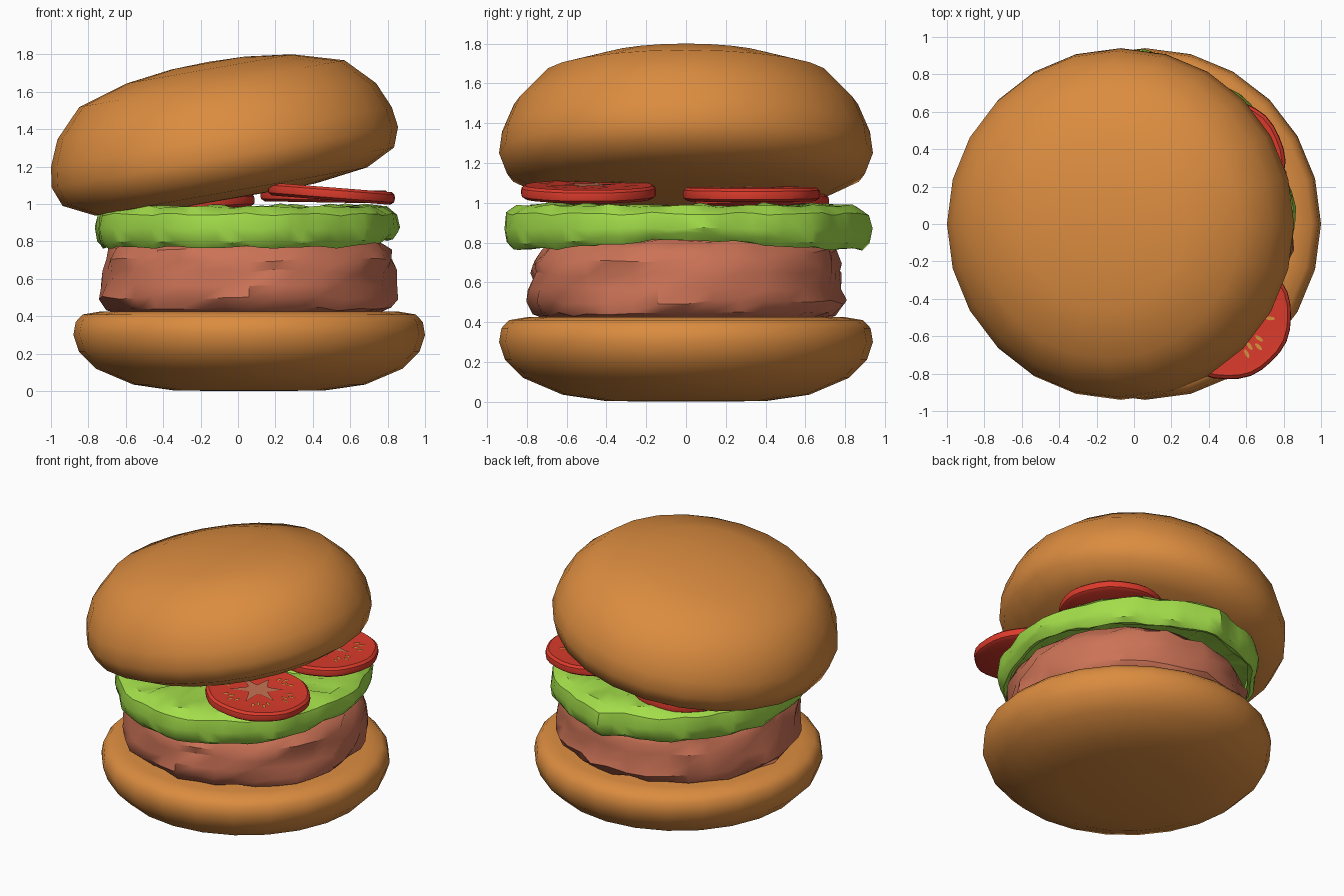
import bpy, bmesh, math, random
from mathutils import Matrix, Vector

if "Cube" in bpy.data.objects:
    bpy.data.objects.remove(bpy.data.objects["Cube"])

random.seed(4)


def material(name, r, g, b):
    lin = [c / 12.92 if c <= 0.04045 else ((c + 0.055) / 1.055) ** 2.4 for c in (r, g, b)]
    m = bpy.data.materials.new(name)
    m.diffuse_color = (*lin, 1)
    m.use_nodes = True
    m.node_tree.nodes["Principled BSDF"].inputs["Base Color"].default_value = m.diffuse_color
    return m


BUN = material("toasted bun", 0.86, 0.55, 0.25)
MEAT = material("cooked meat", 0.80, 0.45, 0.34)
LEAF = material("lettuce green", 0.64, 0.87, 0.29)
RED = material("tomato red", 0.86, 0.23, 0.17)
PITH = material("tomato core", 0.77, 0.45, 0.33)
SEED = material("tomato seed", 0.86, 0.58, 0.25)


def finish(name, bm, mat, matrix, angle):
    me = bpy.data.meshes.new(name)
    bmesh.ops.recalc_face_normals(bm, faces=bm.faces)
    bm.to_mesh(me)
    bm.free()
    me.materials.append(mat)
    ob = bpy.data.objects.new(name, me)
    bpy.context.collection.objects.link(ob)
    ob.matrix_world = matrix
    bpy.ops.object.select_all(action='DESELECT')
    ob.select_set(True)
    bpy.context.view_layer.objects.active = ob
    if angle:
        bpy.ops.object.shade_smooth_by_angle(angle=math.radians(angle))
    return ob


def lathe(name, profile, n, mat, matrix=Matrix(), warp=None, angle=50):
    """Spin a closed (r, z) profile whose ends lie on the axis; warp moves each ring point."""
    bm = bmesh.new()
    rings = []
    for i, (r, z) in enumerate(profile):
        if r == 0:
            rings.append([bm.verts.new((0, 0, z))] * n)
            continue
        ring = []
        for k in range(n):
            a = math.tau * k / n
            p = Vector((r * math.cos(a), r * math.sin(a), z))
            ring.append(bm.verts.new(warp(i, a, r, z) if warp else p))
        rings.append(ring)
    for lo, hi in zip(rings, rings[1:]):
        for k in range(n):
            j = (k + 1) % n
            corners = list(dict.fromkeys((lo[k], lo[j], hi[j], hi[k])))
            bm.faces.new(corners)
    return finish(name, bm, mat, matrix, angle)


# Bottom bun
lathe("bottom_bun",
      [(0, 0), (0.4, 0.003), (0.62, 0.035), (0.82, 0.12), (0.91, 0.21), (0.94, 0.3),
       (0.928, 0.37), (0.89, 0.41), (0.8, 0.425), (0, 0.42)],
      24, BUN, Matrix.Translation((0.06, 0, 0)))

# Top bun, tipped to one side
lathe("top_bun",
      [(0, -0.225), (0.45, -0.222), (0.74, -0.185), (0.9, -0.105), (0.94, 0), (0.925, 0.11),
       (0.865, 0.25), (0.72, 0.4), (0.45, 0.48), (0.2, 0.512), (0, 0.518)],
      24, BUN, Matrix.Translation((-0.07, 0, 1.25)) @ Matrix.Rotation(math.radians(-10), 4, 'Y'))


# Patty with a lumpy side
def lumpy(i, a, r, z):
    j = 0.025 if r > 0.7 else 0.008
    r += random.uniform(-j, j)
    z += random.uniform(-0.012, 0.012)
    return r * math.cos(a), r * math.sin(a), z


lathe("patty",
      [(0, 0.41), (0.68, 0.415), (0.755, 0.44), (0.785, 0.5), (0.78, 0.57), (0.775, 0.64),
       (0.765, 0.7), (0.74, 0.76), (0.68, 0.81), (0.4, 0.84), (0, 0.85)],
      36, MEAT, Matrix.Translation((0.06, 0, 0)), lumpy, 35)


# Lettuce leaf: wrinkled top with a skirt hanging over the patty
def ruffle(i, a, r, z):
    edge = min(1, r / 0.9)
    s = r * (1 + 0.012 * edge * math.sin(9 * a + 1) + 0.008 * math.sin(17 * a + i))
    fold = max(0, 1 - abs(abs(math.sin(a / 2 - math.pi / 4)) - 0) / 0.09)
    fold = max(fold, max(0, 1 - abs(math.sin(a / 2 + math.pi / 4)) / 0.09))
    s += 0.04 * fold * edge
    wrinkle = 0.013 * math.sin(13 * a + 2 * i) + 0.008 * math.sin(23 * a)
    lift = 0.045 * max(0, math.cos(a)) ** 6 if z < 0.85 and r > 0.8 else 0
    return s * 0.81 * math.cos(a), s * 0.89 * math.sin(a), z + wrinkle * (0.4 + 0.6 * (r < 0.9)) + lift


lathe("lettuce",
      [(0, 0.96), (0.3, 0.965), (0.55, 0.97), (0.78, 0.985), (0.92, 0.985), (0.985, 0.945),
       (1.0, 0.87), (0.985, 0.8), (0.95, 0.768), (0.92, 0.775), (0.935, 0.86),
       (0.86, 0.885), (0.5, 0.875), (0, 0.87)],
      64, LEAF, Matrix.Translation((0.045, 0, 0)), ruffle, 35)


# Tomato slices with a star core and seeds on the upper face
def tomato(number, loc, r, tilt, turn):
    mat = (Matrix.Translation(loc) @ Matrix.Rotation(math.radians(tilt), 4, 'Y')
           @ Matrix.Rotation(math.radians(turn), 4, 'Z'))
    h = 0.034
    wavy = lambda i, a, q, z: (q * (1 + 0.008 * math.sin(8 * a)) * math.cos(a),
                               q * (1 + 0.008 * math.sin(8 * a)) * math.sin(a), z)
    lathe(f"tomato_slice_{number}",
          [(0, -h), (r * 0.93, -h), (r * 0.99, -h * 0.6), (r, 0), (r * 0.99, h * 0.6),
           (r * 0.94, h), (r * 0.86, h - 0.003), (0, h - 0.003)],
          32, RED, mat, wavy, 40)
    top = h + 0.002

    bm = bmesh.new()                       # star core
    centre = bm.verts.new((0, 0, top))
    star = []
    for k in range(24):
        a = math.tau * k / 24
        q = r * (0.2, 0.27, 0.52, 0.27)[k % 4] * random.uniform(0.9, 1.1)
        star.append(bm.verts.new((q * math.cos(a), q * math.sin(a), top)))
    for k in range(24):
        bm.faces.new((centre, star[k], star[(k + 1) % 24]))
    finish(f"tomato_core_{number}", bm, PITH, mat, 0)

    bm = bmesh.new()                       # seeds in the gaps between the arms
    for k in range(6):
        for off, q in ((-0.24, 0.66), (-0.08, 0.58), (0.08, 0.68), (0.24, 0.6)):
            a = math.tau * k / 6 + off
            m = (Matrix.Rotation(a, 4, 'Z') @ Matrix.Translation((q * r, 0, top))
                 @ Matrix.Diagonal((0.026, 0.01, 1, 1)))
            bmesh.ops.create_circle(bm, cap_ends=True, segments=8, radius=1, matrix=m)
    finish(f"tomato_seeds_{number}", bm, SEED, mat, 0)


tomato(1, (0.5, -0.49, 1.055), 0.343, 4.5, 10)
tomato(2, (0.465, 0.33, 1.043), 0.343, 1, 35)
tomato(3, (-0.25, 0.38, 1.005), 0.343, -3, 60)
